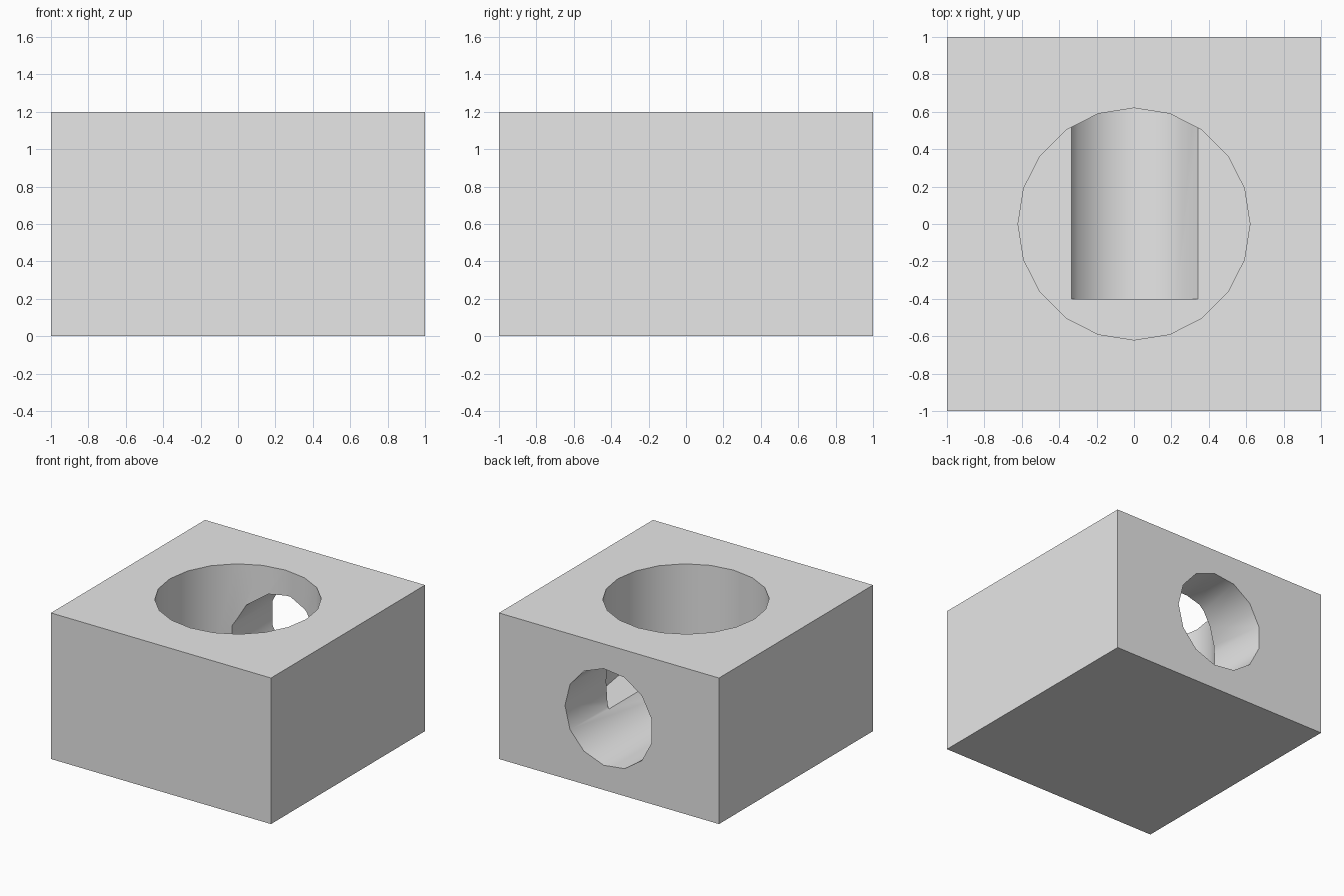
import bpy, bmesh, math
from mathutils import Vector

old = bpy.data.objects.get("Cube")
if old:
    bpy.data.objects.remove(old, do_unlink=True)

grey = bpy.data.materials.new("light_grey")
grey.use_nodes = True
colour = (0.8, 0.8, 0.8, 1.0)
grey.diffuse_color = colour
grey.node_tree.nodes["Principled BSDF"].inputs["Base Color"].default_value = colour


def prism(name, profile, along):
    """Closed prism: a planar profile swept along a vector."""
    bm = bmesh.new()
    face = bm.faces.new([bm.verts.new(p) for p in profile])
    swept = bmesh.ops.extrude_face_region(bm, geom=[face], use_keep_orig=True)["geom"]
    bmesh.ops.translate(bm, vec=Vector(along),
                        verts=[g for g in swept if isinstance(g, bmesh.types.BMVert)])
    bmesh.ops.recalc_face_normals(bm, faces=bm.faces)
    mesh = bpy.data.meshes.new(name)
    bm.to_mesh(mesh)
    bm.free()
    mesh.materials.append(grey)
    obj = bpy.data.objects.new(name, mesh)
    bpy.context.collection.objects.link(obj)
    return obj


def ring(sides, radius):
    """Points of a regular polygon, starting on the first axis."""
    turn = math.tau / sides
    return [(radius * math.cos(i * turn), radius * math.sin(i * turn)) for i in range(sides)]


# Solid block
block = prism("block", [(-1, -1, 0), (1, -1, 0), (1, 1, 0), (-1, 1, 0)], (0, 0, 1.2))

# Round well sunk from the top, and round bore driven in from the back
well = prism("well_cutter", [(a, b, 0.4) for a, b in ring(20, 0.62)], (0, 0, 1))
bore = prism("bore_cutter", [(a, -0.4, 0.6 + b) for a, b in ring(13, 0.4)], (0, 1.6, 0))

bpy.ops.object.select_all(action="DESELECT")
bpy.context.view_layer.objects.active = block
block.select_set(True)
for cutter in (well, bore):
    cutter.hide_render = True
    cut = block.modifiers.new(cutter.name, "BOOLEAN")
    cut.operation = "DIFFERENCE"
    cut.solver = "EXACT"
    cut.object = cutter
    bpy.ops.object.modifier_apply(modifier=cut.name)
    bpy.data.objects.remove(cutter, do_unlink=True)

# Smooth hole walls, crisp rims and corners
bpy.ops.object.shade_smooth_by_angle(angle=math.radians(30))
